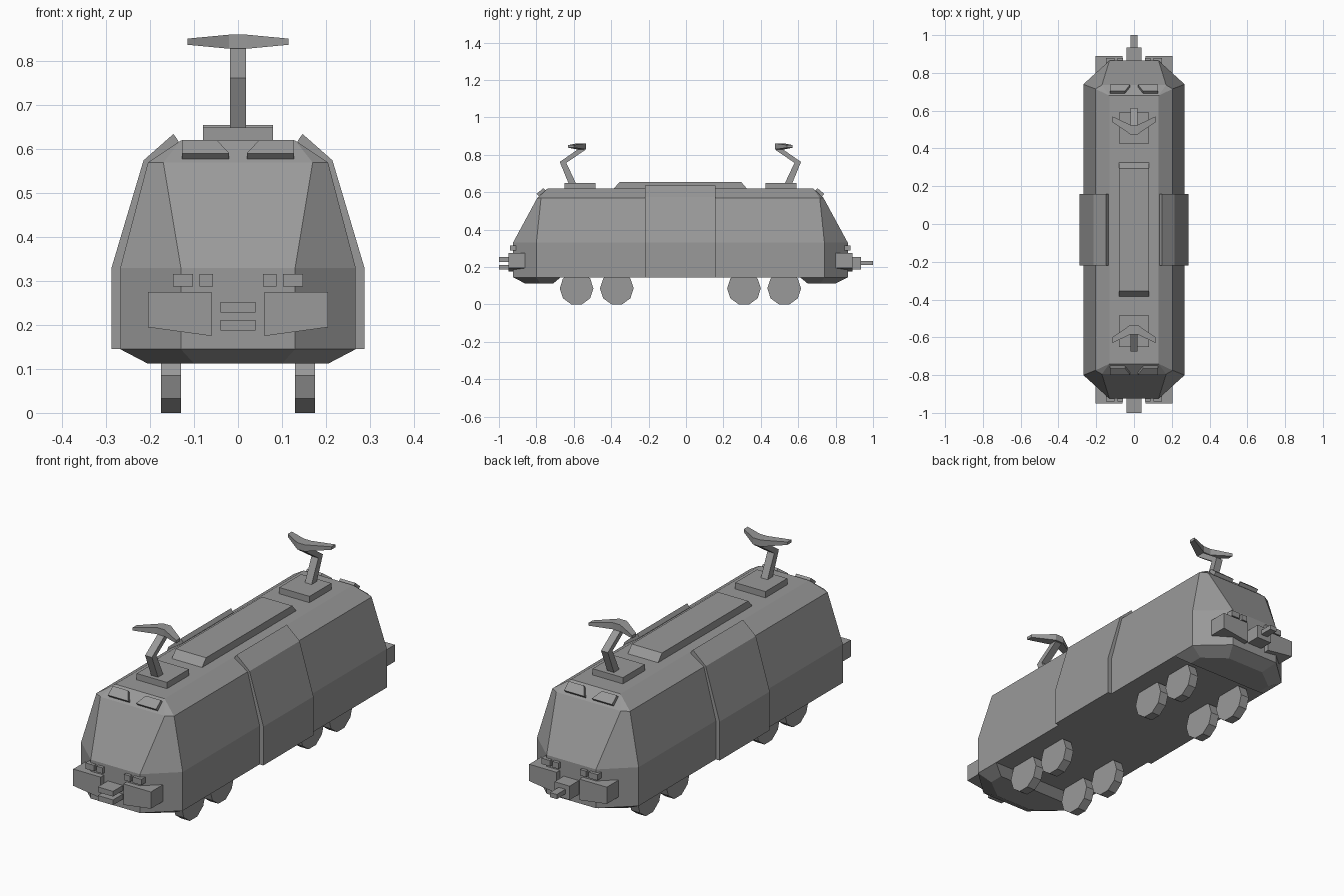
import bpy, bmesh, math

cube = bpy.data.objects.get("Cube")
if cube:
    bpy.data.objects.remove(cube, do_unlink=True)

grey = bpy.data.materials.new("plain_grey")
grey.use_nodes = True
colour = (0.32, 0.32, 0.32, 1)
grey.diffuse_color = colour
grey.node_tree.nodes["Principled BSDF"].inputs["Base Color"].default_value = colour

MID = -0.03      # lengthwise centre of the body
ROOF = 0.62
FLOOR = 0.145


def loft(name, rings):
    """Skin a row of equal-length point rings and cap both ends."""
    bm = bmesh.new()
    rows = [[bm.verts.new(p) for p in ring] for ring in rings]
    n = len(rows[0])
    for a, b in zip(rows, rows[1:]):
        for i in range(n):
            j = (i + 1) % n
            bm.faces.new((a[i], a[j], b[j], b[i]))
    bm.faces.new(rows[0])
    bm.faces.new(rows[-1])
    bmesh.ops.remove_doubles(bm, verts=bm.verts[:], dist=0.0005)
    bmesh.ops.recalc_face_normals(bm, faces=bm.faces[:])
    mesh = bpy.data.meshes.new(name)
    bm.to_mesh(mesh)
    bm.free()
    mesh.materials.append(grey)
    obj = bpy.data.objects.new(name, mesh)
    bpy.context.scene.collection.objects.link(obj)
    return obj


def prism_y(name, outline, y0, y1):
    return loft(name, [[(x, y, z) for x, z in outline] for y in (y0, y1)])


def prism_x(name, outline, x0, x1):
    return loft(name, [[(x, y, z) for y, z in outline] for x in (x0, x1)])


def box(name, x0, x1, y0, y1, z0, z1):
    return prism_y(name, [(x0, z0), (x1, z0), (x1, z1), (x0, z1)], y0, y1)


# Body shell: eight-sided rings, (side x, side length, end x, end length, height)
def body_ring(sx, sy, ex, ey, z):
    quarter = [(sx, sy), (ex, ey)]
    pts = quarter + [(-x, y) for x, y in quarter[::-1]]
    pts += [(x, -y) for x, y in pts[::-1]]
    return [(x, MID + y, z) for x, y in pts]


loft("body", [body_ring(*r) for r in (
    (0.268, 0.77, 0.13, 0.895, FLOOR),
    (0.268, 0.77, 0.13, 0.895, 0.33),
    (0.205, 0.745, 0.17, 0.765, 0.57),
    (0.13, 0.71, 0.13, 0.71, ROOF))])

# Raised middle panels on both sides
panel = [(0.25, FLOOR), (0.288, FLOOR), (0.288, 0.33), (0.215, 0.575),
         (0.147, 0.635), (0.135, 0.618), (0.19, 0.56), (0.25, 0.33)]
for side, label in ((1, "left"), (-1, "right")):
    prism_y(label + "_side_panel", [(side * x, z) for x, z in panel], -0.22, 0.158)

# Roof equipment cover with sloped ends
prism_x("roof_cover", [(-0.385, ROOF - 0.01), (0.325, ROOF - 0.01), (0.325, ROOF),
                       (0.295, 0.655), (-0.355, 0.655), (-0.385, ROOF)], -0.08, 0.08)

# Parts repeated at both ends
for s, end in ((-1, "front"), (1, "back")):
    def along(d):
        return MID + s * d

    # Chin below the cab
    def chin(w, inner, corner, nose_w, nose, z):
        half = [(w, inner), (w, corner), (nose_w, nose)]
        return [(x, along(d), z) for x, d in half + [(-x, d) for x, d in half[::-1]]]

    loft(end + "_chin", [chin(0.268, 0.64, 0.77, 0.13, 0.895, FLOOR),
                         chin(0.205, 0.68, 0.75, 0.10, 0.83, 0.112)])

    # Current collector: foot, bent arm and swept head
    box(end + "_collector_base", -0.08, 0.08, along(0.455), along(0.62), ROOF - 0.01, 0.65)
    arm = [(0.555, 0.64), (0.61, 0.757), (0.51, 0.825), (0.525, 0.845),
           (0.645, 0.762), (0.595, 0.64)]
    prism_x(end + "_collector_arm", [(along(d), z) for d, z in arm], -0.018, 0.018)
    tip = [(0.57, 0.838), (0.60, 0.838), (0.60, 0.852), (0.57, 0.852)]
    centre = [(0.505, 0.829), (0.555, 0.829), (0.555, 0.861), (0.505, 0.861)]
    loft(end + "_collector_head",
         [[(x, along(d), z) for d, z in section]
          for x, section in ((-0.115, tip), (-0.02, centre), (0.02, centre), (0.115, tip))])

    for side, label in ((1, "left"), (-1, "right")):
        tag = end + "_" + label
        # Buffer blocks
        buffer = [(0.06, 0.275), (0.205, 0.275), (0.205, 0.195), (0.06, 0.175)]
        prism_y(tag + "_buffer", [(side * x, z) for x, z in buffer], along(0.83), along(0.92))
        # Paired headlights
        box(tag + "_inner_light", side * 0.057, side * 0.088, along(0.86), along(0.91), 0.288, 0.316)
        box(tag + "_outer_light", side * 0.102, side * 0.148, along(0.86), along(0.91), 0.288, 0.316)
        # Brow lights lying on the slope above the windscreen
        brow = [(0.02, 0.758, 0.58), (0.127, 0.758, 0.58), (0.127, 0.722, 0.61), (0.048, 0.722, 0.61)]
        loft(tag + "_brow_light",
             [[(side * x, along(d + k), z + k) for x, d, z in brow] for k in (-0.008, 0.011)])
        # Ten-sided wheels
        for d, name in ((0.555, "outer"), (0.34, "inner")):
            rim = [(along(d) + 0.09 * math.cos(math.tau * i / 10),
                    0.0856 + 0.09 * math.sin(math.tau * i / 10)) for i in range(10)]
            prism_x(tag + "_" + name + "_wheel", rim, side * 0.13, side * 0.175)

# Couplers: forked jaw in front, block and tongue behind
box("front_coupler_upper_jaw", -0.04, 0.04, -1.0, -0.88, 0.228, 0.253)
box("front_coupler_lower_jaw", -0.04, 0.04, -1.0, -0.88, 0.187, 0.212)
box("back_coupler_block", -0.04, 0.04, 0.82, 0.935, 0.187, 0.253)
box("back_coupler_tongue", -0.018, 0.018, 0.92, 1.0, 0.21, 0.232)
